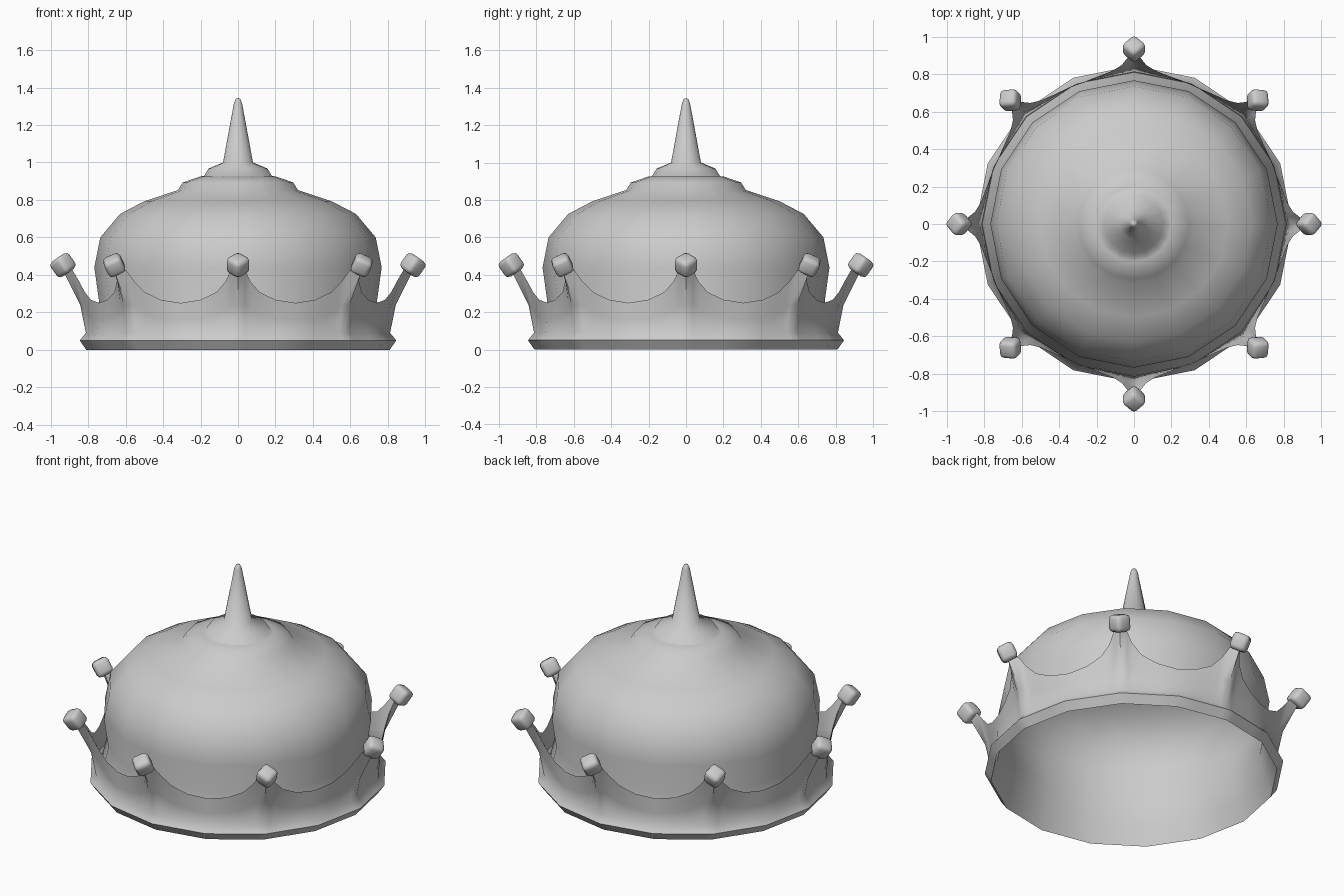
import bpy, bmesh
from math import sin, cos, pi, radians
from mathutils import Matrix, Vector

if "Cube" in bpy.data.objects:
    bpy.data.objects.remove(bpy.data.objects["Cube"])


def finish(name, bm, angle=35):
    bmesh.ops.remove_doubles(bm, verts=bm.verts, dist=0.0005)
    bmesh.ops.recalc_face_normals(bm, faces=bm.faces)
    me = bpy.data.meshes.new(name)
    bm.to_mesh(me)
    bm.free()
    ob = bpy.data.objects.new(name, me)
    bpy.context.collection.objects.link(ob)
    bpy.ops.object.select_all(action='DESELECT')
    ob.select_set(True)
    bpy.context.view_layer.objects.active = ob
    bpy.ops.object.shade_smooth_by_angle(angle=radians(angle))
    return ob


def skin(bm, cols):
    # closed loop of matching point columns joined with quads
    rows = [[bm.verts.new(p) for p in c] for c in cols]
    for a, b in zip(rows, rows[1:] + rows[:1]):
        for i in range(len(a) - 1):
            bm.faces.new((a[i], b[i], b[i + 1], a[i + 1]))


def lathe(name, profile, n=16, angle=35):
    bm = bmesh.new()
    skin(bm, [[(r * cos(2 * pi * k / n), r * sin(2 * pi * k / n), z) for r, z in profile]
              for k in range(n)])
    return finish(name, bm, angle)


# Puffed cap, hollow underneath, running up into the collar and spike
lathe("cap_and_spike", [(0.81, 0.0), (0.775, 0.12), (0.742, 0.26), (0.767, 0.44), (0.735, 0.60),
                        (0.63, 0.725), (0.50, 0.793), (0.32, 0.853), (0.295, 0.893),
                        (0.20, 0.926), (0.182, 0.927), (0.157, 0.968), (0.08, 1.0),
                        (0.022, 1.315), (0.012, 1.34), (0, 1.345)], angle=58)

# Crown band: half a prong as (radial, sideways, z) of the scalloped top edge,
# and the base fraction towards the valley
HALF = [(0.938, 0.0, 0.43, 0.0),
        (0.883, 0.038, 0.425, 0.12),
        (0.848, 0.066, 0.365, 0.24),
        (0.818, 0.115, 0.308, 0.42),
        (0.785, 0.20, 0.267, 0.66),
        (0.742, 0.307, 0.25, 1.0)]


def column(r, t, z, f):
    def base(rad, h):
        return Vector((rad * (1 + f * (cos(pi / 8) - 1)), rad * f * sin(pi / 8), h))
    low, top = base(0.812, 0.09), Vector((r, t, z))
    mid = low.lerp(top, 0.44)
    mid.x -= 0.2 * (top.x - low.x) * (1 - f)
    return [base(0.81, 0), base(0.845, 0.05), low, mid, top]


half = [column(*h) for h in HALF]
mirrored = [[Vector((p.x, -p.y, p.z)) for p in c] for c in half[:0:-1]]
cols = []
for k in range(8):
    rot = Matrix.Rotation(k * pi / 4, 3, 'Z')
    cols += [[rot @ p for p in c] for c in mirrored + half[:-1]]
bm = bmesh.new()
skin(bm, cols)
finish("crown_band", bm, 60)

# Rounded cube beads on the prong tips, corner outward and tilted
for k in range(8):
    bm = bmesh.new()
    bmesh.ops.create_cube(bm, size=0.098)
    bmesh.ops.bevel(bm, geom=bm.edges[:], offset=0.023, segments=2, profile=0.5, affect='EDGES')
    bm.transform(Matrix.Rotation(k * pi / 4, 4, 'Z') @ Matrix.Translation((0.934, 0, 0.452))
                 @ Matrix.Rotation(radians(35), 4, 'Y') @ Matrix.Rotation(pi / 4, 4, 'Z'))
    finish("prong_bead_%d" % (k + 1), bm, 60)
